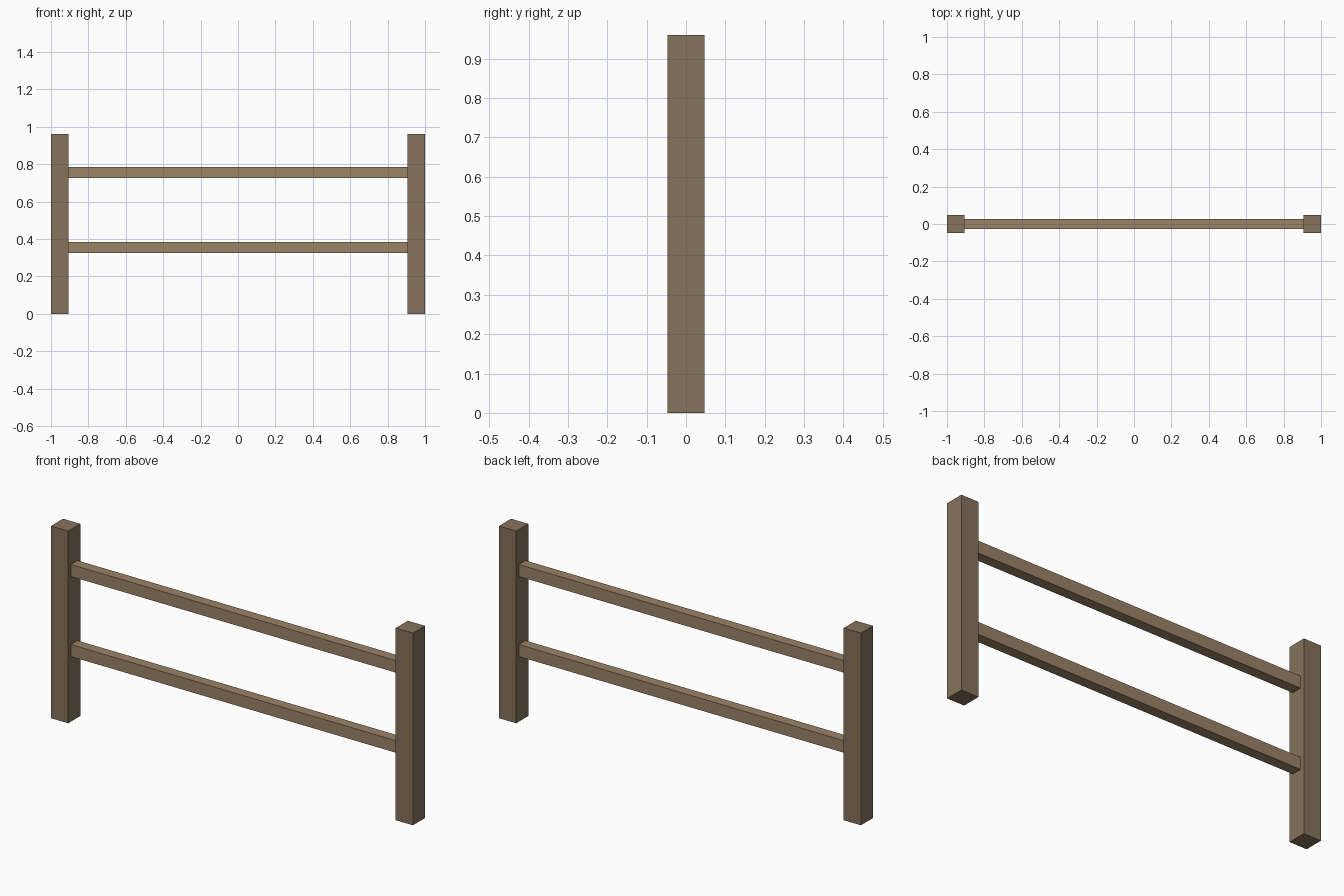
import bpy

if "Cube" in bpy.data.objects:
    bpy.data.objects.remove(bpy.data.objects["Cube"])

POST_W, POST_H = 0.095, 0.96
RAIL_D, RAIL_H = 0.052, 0.06


def material(name, color):
    mat = bpy.data.materials.new(name)
    mat.diffuse_color = color
    mat.use_nodes = True
    mat.node_tree.nodes["Principled BSDF"].inputs["Base Color"].default_value = mat.diffuse_color
    return mat


def box(name, size, center, mat):
    bpy.ops.mesh.primitive_cube_add(size=1, location=center)
    ob = bpy.context.object
    ob.name = name
    ob.scale = size
    bpy.ops.object.transform_apply(location=False, rotation=False, scale=True)
    ob.data.materials.append(mat)
    return ob


post_wood = material("post_wood", (0.238, 0.168, 0.107, 1))
rail_wood = material("rail_wood", (0.328, 0.227, 0.136, 1))

# Square end posts
for side, sx in (("left", -1), ("right", 1)):
    box(f"{side}_post", (POST_W, POST_W, POST_H),
        (sx * (1 - POST_W / 2), 0, POST_H / 2), post_wood)

# Horizontal rails, slightly let into the posts
rail_length = 2 * (1 - POST_W) + 0.01
for name, z in (("lower_rail", 0.355), ("upper_rail", 0.755)):
    box(name, (rail_length, RAIL_D, RAIL_H), (0, 0, z), rail_wood)
